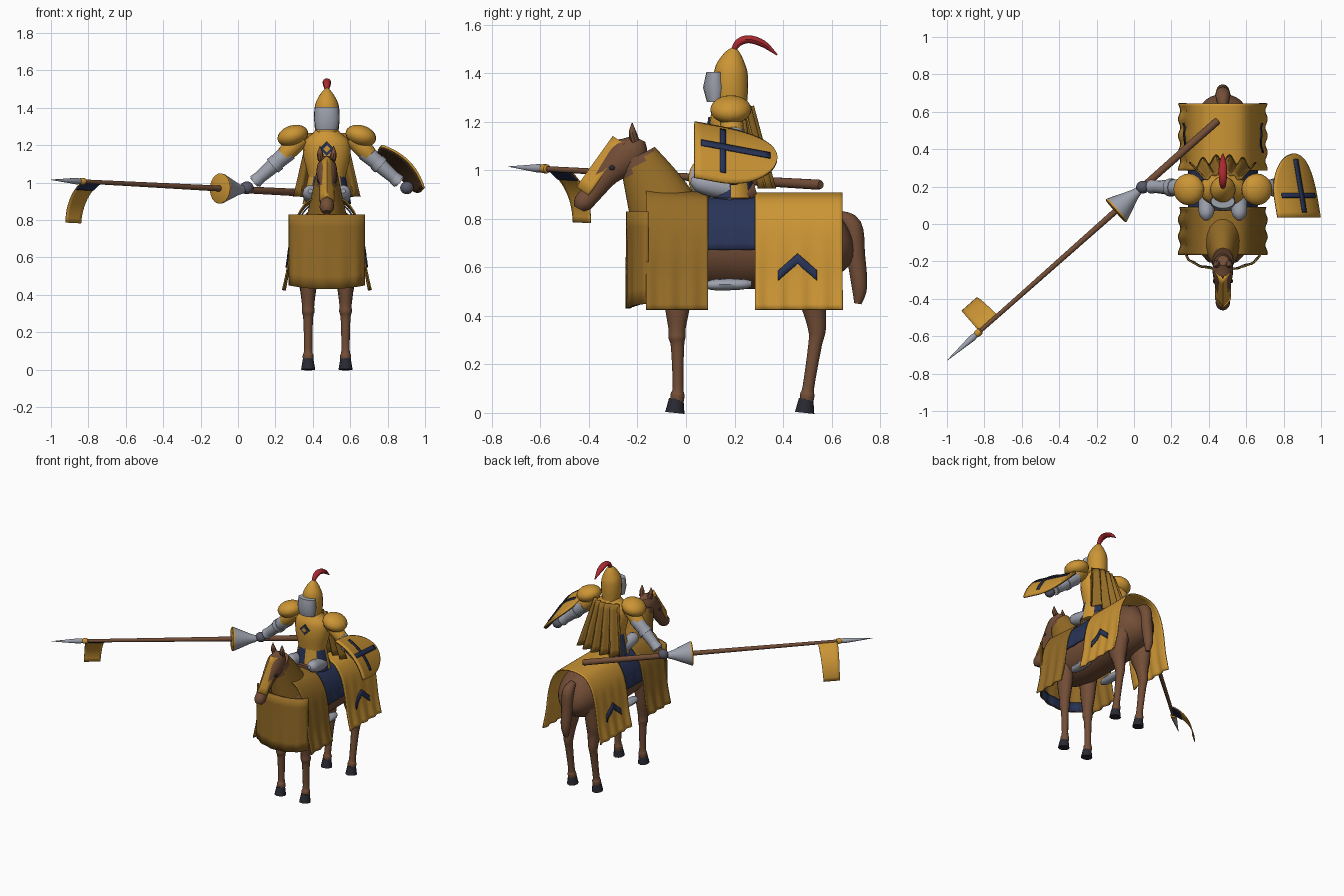
import bpy, math
from mathutils import Vector, Matrix

if "Cube" in bpy.data.objects:
    bpy.data.objects.remove(bpy.data.objects["Cube"])

CX = 0.475  # the horse stands off-centre; x below is measured from its middle


def material(name, *rgb):
    m = bpy.data.materials.new(name)
    m.use_nodes = True
    m.diffuse_color = (*rgb, 1)
    m.node_tree.nodes["Principled BSDF"].inputs["Base Color"].default_value = (*rgb, 1)
    return m


GOLD = material("gold", 0.60, 0.30, 0.035)
OCHRE = material("dark gold cloth", 0.30, 0.15, 0.02)
BROWN = material("horse brown", 0.17, 0.075, 0.038)
NAVY = material("navy", 0.022, 0.034, 0.095)
STEEL = material("steel", 0.34, 0.36, 0.42)
DARK = material("dark steel", 0.10, 0.10, 0.14)
RED = material("red", 0.40, 0.022, 0.028)
HOOF = material("hoof", 0.022, 0.022, 0.032)
WOOD = material("dark wood", 0.10, 0.05, 0.02)


def make(name, verts, faces, mats, rule=None, thick=0):
    me = bpy.data.meshes.new(name)
    me.from_pydata([(v[0] + CX, v[1], v[2]) for v in verts], [], faces)
    mats = mats if isinstance(mats, tuple) else (mats,)
    for m in mats:
        me.materials.append(m)
    if rule:
        for p in me.polygons:
            p.material_index = int(rule(p.center - Vector((CX, 0, 0))))
    me.shade_smooth()
    me.set_sharp_from_angle(angle=0.75)
    ob = bpy.data.objects.new(name, me)
    bpy.context.collection.objects.link(ob)
    if thick:
        mod = ob.modifiers.new("thickness", "SOLIDIFY")
        mod.thickness, mod.offset = thick, 0


def spline(pts, k):
    """Catmull-Rom through tuples of any length."""
    out = []
    for i in range(len(pts) - 1):
        a, b, c, d = (Vector(pts[min(max(j, 0), len(pts) - 1)]) for j in range(i - 1, i + 3))
        for t in (j / k for j in range(k)):
            out.append(b + (c - a) * t / 2 + (2 * a - 5 * b + 4 * c - d) * t * t / 2
                       + (3 * b - a - 3 * c + d) * t ** 3 / 2)
    return out + [Vector(pts[-1])]


def loft(name, pts, mats, sides=16, k=4, rule=None):
    """Capped tube through (x, y, z, radius[, second radius])."""
    pts = spline([tuple(p) if len(p) == 5 else (*p, p[3]) for p in pts], k)
    n, verts = len(pts), []
    pos = [Vector(p[:3]) for p in pts]
    for i, p in enumerate(pts):
        t = (pos[min(i + 1, n - 1)] - pos[max(i - 1, 0)]).normalized()
        ref = Vector((0, 1, 0)) if abs(t.x) > 0.7 else Vector((1, 0, 0))
        a = (ref - t * ref.dot(t)).normalized()
        b = t.cross(a)
        for j in range(sides):
            w = math.tau * j / sides
            verts.append(pos[i] + a * math.cos(w) * max(p[3], .001) + b * math.sin(w) * max(p[4], .001))
    faces = [(i * sides + j, i * sides + (j + 1) % sides, (i + 1) * sides + (j + 1) % sides, (i + 1) * sides + j)
             for i in range(n - 1) for j in range(sides)]
    faces += [tuple(reversed(range(sides))), tuple(range((n - 1) * sides, n * sides))]
    make(name, verts, faces, mats, rule)


def sheet(name, f, nu, nv, mats, thick=0.008):
    """Thin cloth or plate from f(u, v), both 0 to 1."""
    verts = [f(i / nu, j / nv) for i in range(nu + 1) for j in range(nv + 1)]
    faces = [(i * (nv + 1) + j, (i + 1) * (nv + 1) + j, (i + 1) * (nv + 1) + j + 1, i * (nv + 1) + j + 1)
             for i in range(nu) for j in range(nv)]
    make(name, verts, faces, mats, None, thick)


def ball(name, c, r, mat, tilt=0):
    rot = Matrix.Rotation(tilt, 3, "Y")
    def f(u, v):
        a, b = -math.tau * u, math.pi * (v * .998 + .001)
        return Vector(c) + rot @ Vector((r[0] * math.cos(a) * math.sin(b), r[1] * math.sin(a) * math.sin(b), r[2] * math.cos(b)))
    sheet(name, f, 20, 12, mat, 0)


# Horse body, neck and head
loft("horse_body", [(0, -.2, .72, .08, .08), (0, -.12, .71, .14, .16), (0, .05, .7, .162, .185), (0, .25, .695, .162, .185),
                    (0, .45, .7, .168, .18), (0, .58, .72, .145, .16), (0, .65, .75, .09, .1), (0, .67, .76, .02, .02)], BROWN, 24)
loft("horse_neck", [(0, -.06, .75, .12, .15), (0, -.09, .83, .105, .145), (0, -.14, .94, .08, .118), (0, -.2, 1.06, .055, .08)],
     (OCHRE, BROWN), 24, 6, lambda c: c.z - 1.08 > (c.y + .14) * 1.08)
loft("horse_head", [(0, -.195, 1.13, .03, .03), (0, -.22, 1.085, .052, .07), (0, -.265, 1.04, .054, .07), (0, -.325, .985, .043, .052),
                    (0, -.385, .91, .035, .042), (0, -.425, .865, .038, .04), (0, -.44, .84, .022, .022)], BROWN)
sheet("face_plate", lambda u, v: (.075 * (u - .5), -.297 - .15 * v + .09 * abs(u - .5), 1.138 - .21 * v - .06 * abs(u - .5)), 6, 6, GOLD, .012)
loft("horse_tail", [(0, .63, .81, .025), (0, .685, .77, .04), (0, .7, .65, .038), (0, .715, .52, .032), (0, .708, .45, .015)], BROWN, 12)

for s, side in ((1, "left"), (-1, "right")):
    loft(side + "_ear", [(s * .03, -.21, 1.12, .018), (s * .036, -.22, 1.155, .016), (s * .036, -.222, 1.195, .002)], BROWN, 8)
    ball(side + "_horse_eye", (s * .046, -.305, 1.01), (.008, .012, .01), HOOF)
    x = s * .1
    loft(side + "_front_leg", [(x, -.03, .62, .06, .07), (x, -.035, .46, .045, .055), (x, -.037, .35, .033, .036), (x, -.037, .31, .034, .035),
                               (x, -.035, .27, .026, .027), (x, -.033, .11, .022, .022), (x, -.035, .075, .029, .029), (x, -.037, .045, .027, .027)], BROWN, 12)
    loft(side + "_hind_leg", [(x * .9, .5, .68, .06, .12), (x, .52, .5, .055, .075), (x, .53, .42, .042, .048), (x, .54, .34, .032, .036),
                              (x, .532, .28, .026, .028), (x, .505, .11, .022, .024), (x, .5, .075, .029, .03), (x, .497, .045, .027, .027)], BROWN, 12)
    for y, end in ((-.04, "front"), (.495, "hind")):
        loft(f"{side}_{end}_hoof", [(x, y - .006, 0, .038, .04), (x, y, .058, .028, .03)], HOOF, 12, 1)

# Draped cloths: half-section of the arch as (x, z)
ARCH = [(0, .905), (.07, .895), (.12, .865), (.165, .79), (.19, .68), (.205, .55), (.23, .425)]
CURVE = spline(ARCH, 4)


def arch_x(z):
    for (xa, za), (xb, zb) in zip(ARCH, ARCH[1:]):
        if z >= zb:
            return xa + (xb - xa) * (za - z) / (za - zb)
    return ARCH[-1][0]


def ripple(y, z):
    return .007 * math.sin(y * 70) * max(0, (.8 - z) / .4)


def drape(name, y0, y1, mat, rows, inset, lift=0):
    sec = [(-x, z) for x, z in reversed(CURVE[1:rows])] + [tuple(p) for p in CURVE[:rows]]
    def f(u, v):
        x, z = sec[round(u * (len(sec) - 1))]
        y = y0 + (y1 - y0) * v
        g = max(0, abs(x) + ripple(y, z) - inset)
        return (math.copysign(g, x), y, z - inset + lift * (1 - v) * max(0, (z - .7) * 5))
    sheet(name, f, len(sec) - 1, 24, mat)


drape("rear_cloth", .285, .645, GOLD, 25, 0)
drape("front_cloth", -.165, .09, OCHRE, 25, 0, .02)
drape("saddle_blanket", .06, .32, NAVY, 17, .008)


def chest_cloth(u, v, inset=0):
    a = (u - .5) * math.pi
    return ((.2 - inset) * math.sin(a), -.155 - (.088 - inset) * math.cos(a) + .004 * v * math.sin(a * 12),
            .83 - v * (.4 - .02 * math.sin(a) ** 2))


sheet("chest_cloth", chest_cloth, 32, 6, OCHRE)
sheet("chest_cloth_lining", lambda u, v: chest_cloth(u, .82 + .18 * v, .007), 32, 2, NAVY, .004)
for s, side in ((1, "left"), (-1, "right")):
    def chevron(u, v):
        w = 2 * u - 1
        y, z = .46 + .08 * w, .657 - .07 * abs(w) - .042 * v
        return (s * (arch_x(z) + ripple(y, z) + .008), y, z)
    sheet(side + "_chevron", chevron, 12, 2, NAVY, .006)

# Rider body
Y = .185
loft("saddle", [(0, .07, .9, .06, .03), (0, .13, .9, .09, .035), (0, .24, .9, .1, .04), (0, .29, .91, .06, .05)], BROWN)
loft("cuirass", [(0, Y, .96, .095, .075), (0, Y, 1.03, .1, .08), (0, Y, 1.14, .125, .092), (0, Y, 1.22, .12, .085),
                 (0, Y, 1.27, .07, .06), (0, Y, 1.31, .05, .05)], GOLD, 20)
loft("waist_skirt", [(0, Y, .885, .13, .105), (0, Y, .96, .115, .092), (0, Y, 1.04, .098, .08)], (GOLD, NAVY), 16, 2,
     lambda c: int((math.atan2(c.y - Y, c.x) + math.pi) / math.tau * 8) % 2)
loft("chest_diamond", [(0, .12, 1.18, .042), (0, .09, 1.18, .038)], NAVY, 4, 1)
loft("diamond_centre", [(0, .12, 1.18, .02), (0, .086, 1.18, .02)], GOLD, 4, 1)
sheet("cape", lambda u, v: ((2 * u - 1) * (.1 + .08 * v), .272 + .075 * v - .04 * (2 * u - 1) ** 2 + (.006 + .016 * v) * math.cos(u * math.tau * 5),
                            1.265 - .34 * v), 60, 8, OCHRE)

# Helmet, visor and plume
loft("helmet", [(0, Y, 1.27, .062, .066), (0, Y, 1.34, .068, .071), (0, Y, 1.41, .064, .068), (0, Y + .005, 1.455, .046, .05),
                (0, Y + .01, 1.49, .022, .026), (0, Y + .012, 1.507, .004, .004)], GOLD, 20)
loft("visor", [(0, .12, 1.282, .058, .034), (0, .12, 1.34, .068, .05), (0, .12, 1.405, .064, .036)], STEEL, 16, 1)
loft("plume", [(0, .195, 1.49, .01), (0, .215, 1.525, .018, .016), (0, .26, 1.54, .022, .017), (0, .32, 1.52, .02, .015), (0, .376, 1.475, .003)], RED, 10)

# Rider limbs
for s, side in ((1, "left"), (-1, "right")):
    ball(side + "_pauldron", (s * .182, Y, 1.25), (.084, .085, .056), GOLD, s * .3)
    loft(side + "_upper_arm", [(s * .13, Y, 1.24, .045), (s * .2, .19, 1.175, .048), (s * .245, .195, 1.13, .04)], GOLD, 12)
    loft(side + "_forearm", [(s * .2, .195, 1.165, .046), (s * .25, .195, 1.125, .044), (s * .31, .197, 1.07, .038), (s * .39, .2, 1.0, .03)], STEEL, 12)
    loft(side + "_elbow_guard", [(s * .265, .195, 1.11, .047), (s * .29, .195, 1.088, .047)], STEEL, 12, 1)
    loft(side + "_cuff", [(s * .345, .2, 1.04, .032), (s * .385, .2, 1.004, .038)], STEEL, 12, 1)
    ball(side + "_hand", (s * .428, .197, .972), (.036, .034, .034), DARK)
    loft(side + "_thigh", [(s * .07, .19, .92, .05), (s * .085, .11, .935, .045), (s * .088, .05, .95, .038), (s * .088, .02, .955, .012)], STEEL, 12)
    loft(side + "_foot", [(s * .13, .27, .532, .012), (s * .13, .23, .53, .032, .022), (s * .13, .12, .528, .034, .023), (s * .13, .075, .525, .01)], STEEL, 12)

# Shield: s runs from the flat end to the tip, q across it
ACROSS, OUT = Vector((.707, 0, -.707)), Vector((.707, 0, .707))


def shield_point(s, q, off=0):
    bulge = .045 * (1 - (q / .165) ** 2) - .012 - .085 * s + off
    return Vector((.412, .035 + .34 * s, 1.09)) + ACROSS * (q + .005 * s) + OUT * bulge


def shield_half(s):
    return .16 if s < .3 else max(.01, .16 * math.sqrt(max(0, 1 - ((s - .3) / .7) ** 2)))


def shield_face(size, off):
    def f(u, v):
        s = 1 - (1 - u) ** 2
        return shield_point(s, (2 * v - 1) * size * shield_half(s), off)
    return f


sheet("shield", shield_face(1, 0), 24, 16, GOLD, .012)
sheet("shield_lining", shield_face(.95, -.009), 24, 16, WOOD, .005)
sheet("shield_cross_long", lambda u, v: shield_point(.08 + .84 * u, (v - .5) * .032, .009), 10, 2, NAVY, .005)
sheet("shield_cross_short", lambda u, v: shield_point(.31 + .07 * u, (v - .5) * .25, .009), 2, 12, NAVY, .005)

# Lance
BUTT, TIP = Vector((-.025, .555, .94)), Vector((-1.475, -.73, 1.015))


def along(name, stops, mat, sides=14):
    loft(name, [(*BUTT.lerp(TIP, t), r) for t, r in stops], mat, sides, 1)


along("lance_shaft", [(0, .016), (.006, .021), (.25, .019), (.4, .016), (.89, .011)], BROWN)
along("hand_guard", [(.295, .022), (.31, .03), (.372, .08)], STEEL, 24)
along("hand_guard_face", [(.372, .08), (.377, .081), (.379, .074)], GOLD, 24)
along("lance_collar", [(.875, .012), (.878, .019), (.89, .019), (.894, .014)], GOLD)
along("lance_point", [(.89, .013), (.905, .018), (1, .001)], STEEL)


def pennant(u, v):
    sway = math.sin(v * math.pi / 2)
    t = .812 + .068 * u + .012 * v * (1 - u)
    return BUTT.lerp(TIP, t) + Vector((-.095 * sway, .11 * sway, -.22 * v ** 1.4))


sheet("pennant", pennant, 6, 12, GOLD, .005)
sheet("pennant_band", lambda u, v: pennant(u, .3 * v) + Vector((.004, -.004, -.003)), 6, 6, NAVY, .003)
